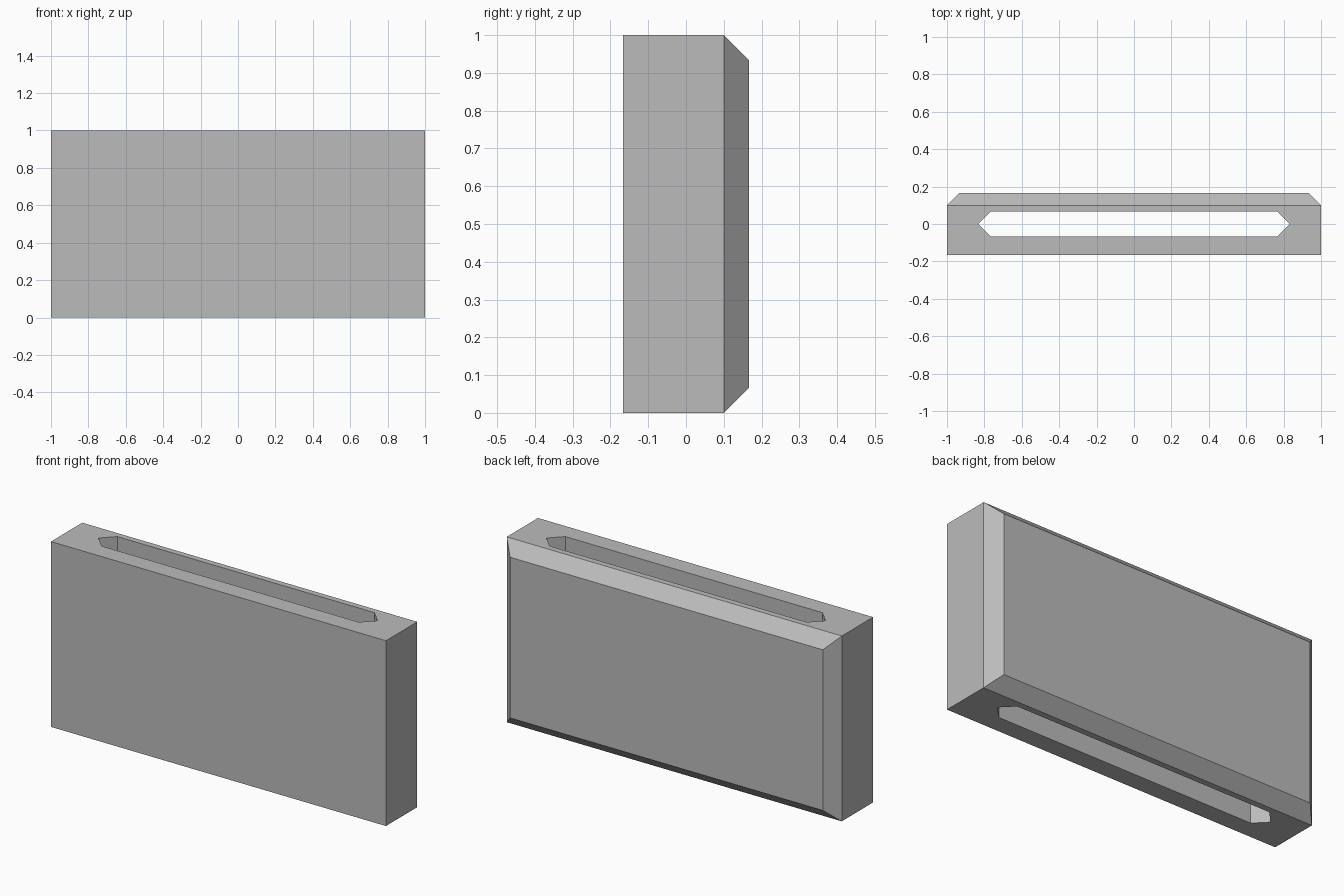
import bpy
import bmesh

default_cube = bpy.data.objects.get("Cube")
if default_cube:
    bpy.data.objects.remove(default_cube, do_unlink=True)

WIDTH, HEIGHT = 2.0, 1.0
FRONT_Y, EDGE_Y, BACK_Y = -1 / 6, 0.1, 1 / 6
CHAMFER = BACK_Y - EDGE_Y

grey = bpy.data.materials.new("plain_grey")
grey.use_nodes = True
colour = (0.5, 0.5, 0.5, 1)
grey.diffuse_color = colour
grey.node_tree.nodes["Principled BSDF"].inputs["Base Color"].default_value = colour


def add_object(name, bm):
    bmesh.ops.recalc_face_normals(bm, faces=bm.faces)
    mesh = bpy.data.meshes.new(name)
    bm.to_mesh(mesh)
    bm.free()
    mesh.materials.append(grey)
    obj = bpy.data.objects.new(name, mesh)
    bpy.context.collection.objects.link(obj)
    return obj


def extrude_outline(bm, points, offset):
    """Fill an outline and extrude it; return the far face."""
    face = bm.faces.new([bm.verts.new(p) for p in points])
    result = bmesh.ops.extrude_face_region(bm, geom=[face], use_keep_orig=True)
    verts = [g for g in result["geom"] if isinstance(g, bmesh.types.BMVert)]
    bmesh.ops.translate(bm, verts=verts, vec=offset)
    return next(g for g in result["geom"] if isinstance(g, bmesh.types.BMFace))


# Slab with a chamfered rim around its back face
bm = bmesh.new()
half = WIDTH / 2
back = extrude_outline(
    bm,
    [(-half, FRONT_Y, 0), (half, FRONT_Y, 0),
     (half, FRONT_Y, HEIGHT), (-half, FRONT_Y, HEIGHT)],
    (0, EDGE_Y - FRONT_Y, 0))
result = bmesh.ops.extrude_face_region(bm, geom=[back])
for v in [g for g in result["geom"] if isinstance(g, bmesh.types.BMVert)]:
    v.co.x -= CHAMFER if v.co.x > 0 else -CHAMFER
    v.co.z -= CHAMFER if v.co.z > HEIGHT / 2 else -CHAMFER
    v.co.y = BACK_Y
slab = add_object("wall_slab", bm)

# Pointed slot running through the full height
bm = bmesh.new()
tip, shoulder, depth = 0.833, 0.767, 0.067
extrude_outline(
    bm,
    [(-tip, 0, -0.1), (-shoulder, -depth, -0.1), (shoulder, -depth, -0.1),
     (tip, 0, -0.1), (shoulder, depth, -0.1), (-shoulder, depth, -0.1)],
    (0, 0, HEIGHT + 0.2))
cutter = add_object("slot_cutter", bm)
cutter.hide_render = True

cut = slab.modifiers.new("slot", "BOOLEAN")
cut.operation = "DIFFERENCE"
cut.solver = "EXACT"
cut.object = cutter
bpy.context.view_layer.objects.active = slab
bpy.ops.object.modifier_apply(modifier=cut.name)
bpy.data.objects.remove(cutter, do_unlink=True)
